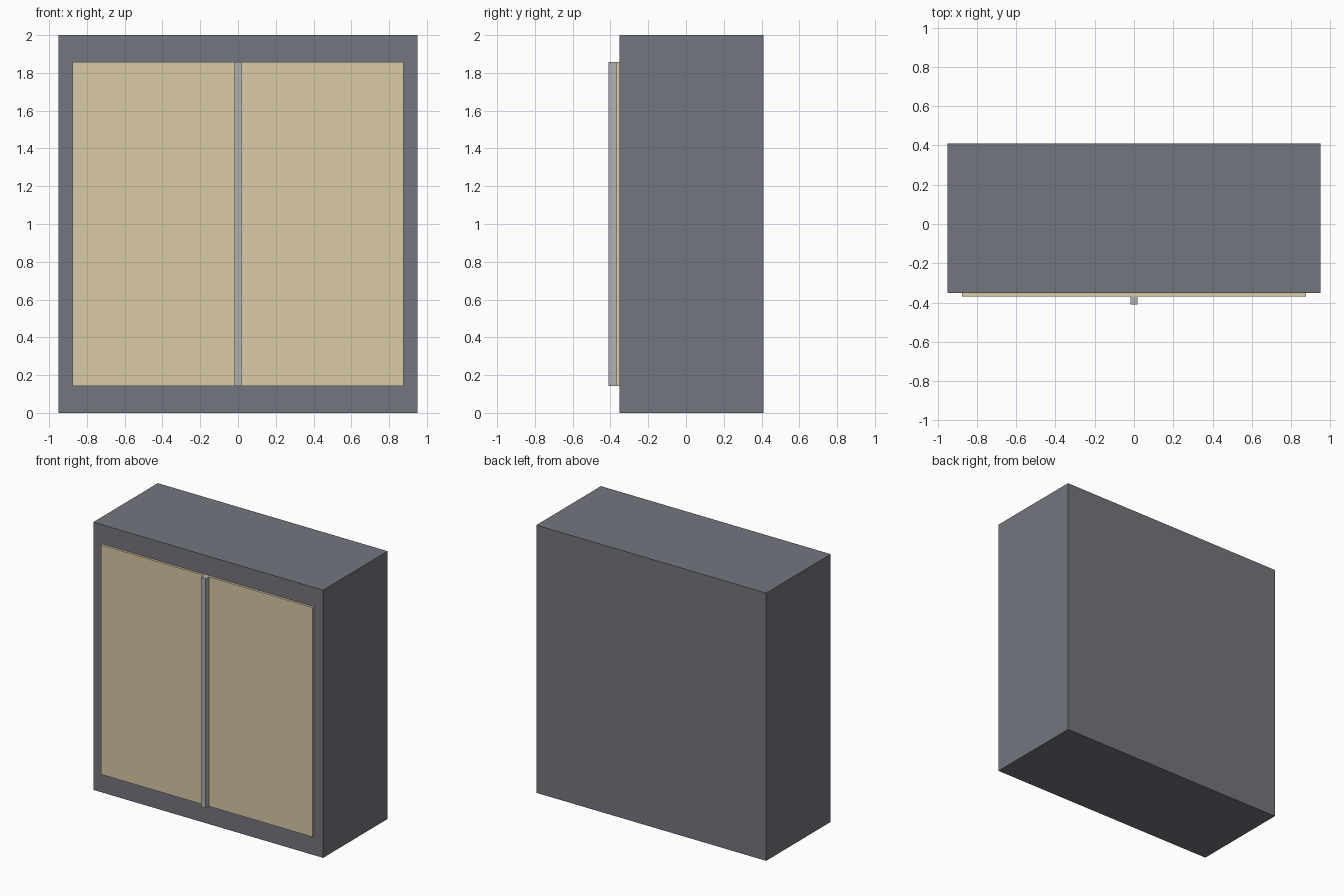
import bpy

if "Cube" in bpy.data.objects:
    bpy.data.objects.remove(bpy.data.objects["Cube"])


def material(name, color):
    mat = bpy.data.materials.new(name)
    mat.diffuse_color = (*color, 1)
    mat.use_nodes = True
    mat.node_tree.nodes["Principled BSDF"].inputs["Base Color"].default_value = mat.diffuse_color
    return mat


def box(name, lo, hi, mat):
    center = [(a + b) / 2 for a, b in zip(lo, hi)]
    bpy.ops.mesh.primitive_cube_add(size=1, location=center)
    obj = bpy.context.object
    obj.name = name
    obj.scale = [b - a for a, b in zip(lo, hi)]
    bpy.ops.object.transform_apply(location=False, rotation=False, scale=True)
    obj.data.materials.append(mat)
    return obj


dark = material("dark_grey", (0.17, 0.18, 0.21))
tan = material("tan", (0.70, 0.59, 0.38))
metal = material("light_grey", (0.43, 0.44, 0.45))

# Cabinet body
box("cabinet_body", (-0.95, -0.352, 0), (0.95, 0.41, 2), dark)

# Front panel
box("front_panel", (-0.875, -0.37, 0.143), (0.875, -0.352, 1.857), tan)

# Central vertical bar standing proud of the panel
box("center_bar", (-0.018, -0.41, 0.143), (0.018, -0.37, 1.857), metal)
